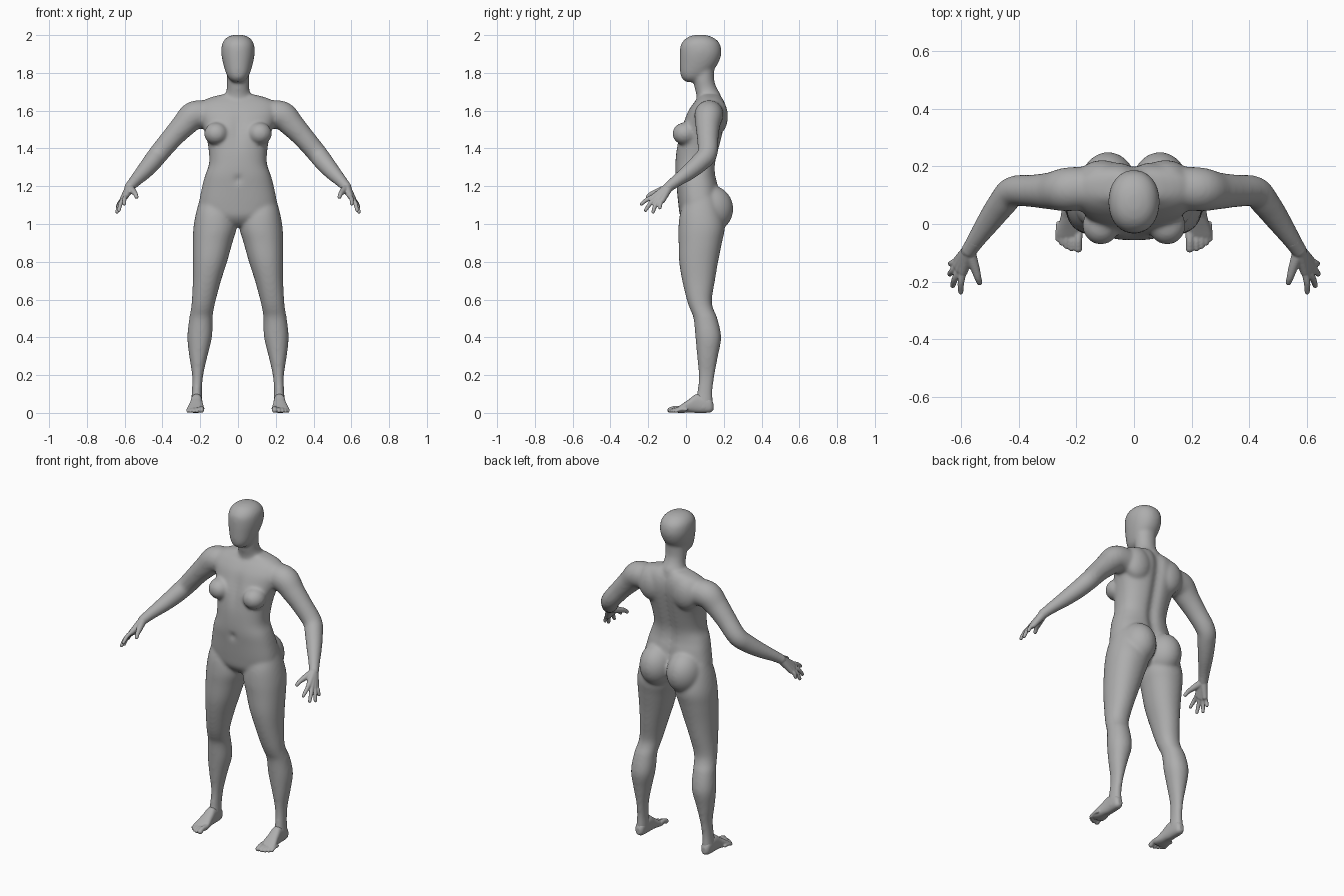
import bpy, bmesh, math
from mathutils import Vector, Matrix

if "Cube" in bpy.data.objects:
    bpy.data.objects.remove(bpy.data.objects["Cube"])

grey = bpy.data.materials.new("clay_grey")
grey.diffuse_color = (0.42, 0.42, 0.42, 1)
grey.use_nodes = True
grey.node_tree.nodes["Principled BSDF"].inputs["Base Color"].default_value = grey.diffuse_color


def spline(rows, n=5):
    """Catmull-Rom subdivision of a list of equal-length tuples."""
    out = []
    for i in range(len(rows) - 1):
        a, b, c, d = (rows[max(i - 1, 0)], rows[i], rows[i + 1],
                      rows[min(i + 2, len(rows) - 1)])
        for k in range(n):
            t = k / n
            out.append(tuple(0.5 * (2 * q + (r - p) * t + (2 * p - 5 * q + 4 * r - s) * t * t
                                    + (3 * q - p - 3 * r + s) * t ** 3)
                             for p, q, r, s in zip(a, b, c, d)))
    return out + [rows[-1]]


def skin(bm, rings):
    """Close a stack of point rings into a solid."""
    vs = [[bm.verts.new(p) for p in ring] for ring in rings]
    n = len(vs[0])
    faces = [bm.faces.new((a[i], a[(i + 1) % n], b[(i + 1) % n], b[i]))
             for a, b in zip(vs, vs[1:]) for i in range(n)]
    faces += [bm.faces.new(vs[0][::-1]), bm.faces.new(vs[-1])]
    bmesh.ops.recalc_face_normals(bm, faces=faces)


def loft(bm, rows, axis='z', power=2.0, seg=48, shape=None):
    """Rows are (position, a_min, a_max, b_min, b_max) of rounded sections."""
    rings = []
    for t, a0, a1, b0, b1 in spline(rows):
        ring = []
        for i in range(seg):
            c, s = math.cos(math.tau * i / seg), math.sin(math.tau * i / seg)
            a = (a0 + a1) / 2 + (a1 - a0) / 2 * math.copysign(abs(c) ** (2 / power), c)
            b = (b0 + b1) / 2 + (b1 - b0) / 2 * math.copysign(abs(s) ** (2 / power), s)
            p = Vector((a, b, t) if axis == 'z' else (a, t, b))
            ring.append(shape(p, s) if shape else p)
        rings.append(ring)
    skin(bm, rings)


def ball(bm, centre, radii):
    m = Matrix.Translation(centre) @ Matrix.Diagonal((*radii, 1))
    bmesh.ops.create_icosphere(bm, subdivisions=4, radius=1, matrix=m)


def tube(bm, points, seg=20):
    """Round limb through (x, y, z, radius) points with ball ends."""
    pts = spline(points)
    ref, rings = Vector((0.7, 0.1, 0.7)), []
    for i, (x, y, z, r) in enumerate(pts):
        d = Vector(pts[min(i + 1, len(pts) - 1)][:3]) - Vector(pts[max(i - 1, 0)][:3])
        u = d.cross(ref).normalized()
        v = d.cross(u).normalized()
        rings.append([Vector((x, y, z)) + r * (math.cos(math.tau * k / seg) * u
                      + math.sin(math.tau * k / seg) * v) for k in range(seg)])
    skin(bm, rings)
    for p in (pts[0], pts[-1]):
        ball(bm, p[:3], (p[3],) * 3)


def mirror(bm):
    dup = bmesh.ops.duplicate(bm, geom=bm.verts[:] + bm.edges[:] + bm.faces[:])["geom"]
    for v in dup:
        if isinstance(v, bmesh.types.BMVert):
            v.co.x *= -1
    bmesh.ops.reverse_faces(bm, faces=[f for f in dup if isinstance(f, bmesh.types.BMFace)])


def finish(bm, name, voxel, smooth):
    """Fuse overlapping solids into one smooth skin."""
    me = bpy.data.meshes.new(name)
    bm.to_mesh(me)
    bm.free()
    me.materials.append(grey)
    for p in me.polygons:
        p.use_smooth = True
    ob = bpy.data.objects.new(name, me)
    bpy.context.collection.objects.link(ob)
    fuse = ob.modifiers.new("fuse", 'REMESH')
    fuse.mode, fuse.voxel_size, fuse.use_smooth_shade = 'VOXEL', voxel, True
    relax = ob.modifiers.new("relax", 'SMOOTH')
    relax.factor, relax.iterations = 0.5, smooth


body = bmesh.new()

# Legs
loft(body, [(1.14, .05, .2, 0, .16), (1.06, .02, .222, -.03, .19), (.98, .008, .236, -.04, .205),
            (.9, .03, .239, -.039, .19), (.8, .058, .239, -.036, .17), (.7, .09, .239, -.02, .153),
            (.6, .117, .244, .004, .137), (.55, .128, .249, .021, .145), (.5, .135, .258, .04, .166),
            (.4, .138, .268, .05, .186), (.3, .162, .258, .059, .169), (.2, .184, .243, .067, .151),
            (.12, .191, .244, .061, .141), (.07, .19, .248, .05, .142), (.03, .19, .25, .04, .143),
            (.008, .197, .243, .05, .135)], power=2.15)

# Arms
tube(body, [(.17, .125, 1.58, .075), (.235, .12, 1.573, .076), (.29, .115, 1.52, .065),
            (.35, .115, 1.455, .057), (.42, .113, 1.372, .053), (.457, .073, 1.325, .05),
            (.5, .015, 1.275, .043), (.545, -.05, 1.228, .033), (.576, -.095, 1.193, .027)], 32)

# Buttocks, breasts, shoulder blades
ball(body, (.09, .13, 1.08), (.1, .12, .125))
ball(body, (.115, -.005, 1.478), (.064, .067, .06))
ball(body, (.11, .16, 1.57), (.085, .062, .1))
mirror(body)


def torso_shape(p, s):
    if s > 0:   # spine groove
        p.y -= .018 * math.exp(-(p.x / .03) ** 2) * s
    else:       # navel and chest hollow
        p.y += .014 * math.exp(-(p.x ** 2 + (p.z - 1.235) ** 2) / .0003)
        p.y += .012 * math.exp(-(p.x / .03) ** 2 - ((p.z - 1.5) / .08) ** 2)
    return p


# Torso
torso = [(.985, .06, .03, .13), (1.0, .12, 0, .16), (1.04, .18, -.03, .175), (1.1, .206, -.04, .185),
         (1.2, .189, -.05, .172), (1.26, .173, -.056, .158), (1.32, .153, -.056, .158),
         (1.4, .156, -.05, .177), (1.48, .173, -.036, .197), (1.55, .2, -.01, .212),
         (1.6, .215, .012, .215), (1.64, .2, .04, .208), (1.665, .16, .063, .196),
         (1.685, .09, .075, .182)]
loft(body, [(z, -w, w, f, b) for z, w, f, b in torso], power=2.4, seg=96, shape=torso_shape)

# Neck
neck = [(1.62, .08, .055, .19), (1.68, .069, .055, .185), (1.72, .059, .046, .163),
        (1.76, .06, .04, .15), (1.82, .06, .04, .15)]
loft(body, [(z, -w, w, f, b) for z, w, f, b in neck])

# Head
head = [(1.752, .025, .0, .06), (1.77, .048, -.021, .1), (1.8, .064, -.031, .132),
        (1.85, .079, -.033, .17), (1.9, .088, -.033, .187), (1.94, .087, -.03, .184),
        (1.965, .079, -.018, .172), (1.985, .062, .003, .148), (1.997, .038, .03, .12),
        (2.002, .012, .06, .09)]
loft(body, [(z, -w, w, f, b) for z, w, f, b in head], power=2.15)
finish(body, "body", .008, 14)

# Hands: palm spokes from the wrist, then one finger from each knuckle
hands = bmesh.new()
wrist = (.572, -.09, 1.197)
fingers = [((.593, -.165, 1.148), (.602, -.236, 1.106)), ((.605, -.158, 1.135), (.630, -.214, 1.073)),
           ((.613, -.145, 1.126), (.640, -.174, 1.064)), ((.613, -.126, 1.124), (.638, -.138, 1.086))]
for knuckle, tip in fingers:
    mid = [(a + b) / 2 for a, b in zip(knuckle, tip)]
    tube(hands, [(*wrist, .024), (*knuckle, .0155)])
    tube(hands, [(*knuckle, .0125), (mid[0] + .004, mid[1] - .003, mid[2] + .004, .0115), (*tip, .0095)])
tube(hands, [(.57, -.105, 1.187, .022), (.552, -.155, 1.17, .016), (.543, -.185, 1.158, .0125),
             (.537, -.203, 1.143, .0105)])
tube(hands, [(.55, -.058, 1.223, .03), (*wrist, .027)])
mirror(hands)
finish(hands, "hands", .004, 4)

# Feet: heel-to-ball wedge and five toes
feet = bmesh.new()
loft(feet, [(.145, .207, .233, .015, .05), (.125, .193, .247, .002, .08), (.06, .189, .25, 0, .1),
            (.02, .186, .256, .002, .075), (-.02, .18, .267, 0, .047), (-.045, .182, .268, .001, .03),
            (-.055, .19, .258, .004, .022)], axis='y', power=2.5)
toes = [(.194, -.085, .0145), (.217, -.085, .0105), (.235, -.077, .01), (.251, -.066, .0095),
        (.264, -.053, .009)]
for x, y, r in toes:
    tube(feet, [(x - .002, y + .055, r + .009, r), (x, y + .025, r + .009, r * .95), (x, y, r, r)])
mirror(feet)
finish(feet, "feet", .004, 4)
